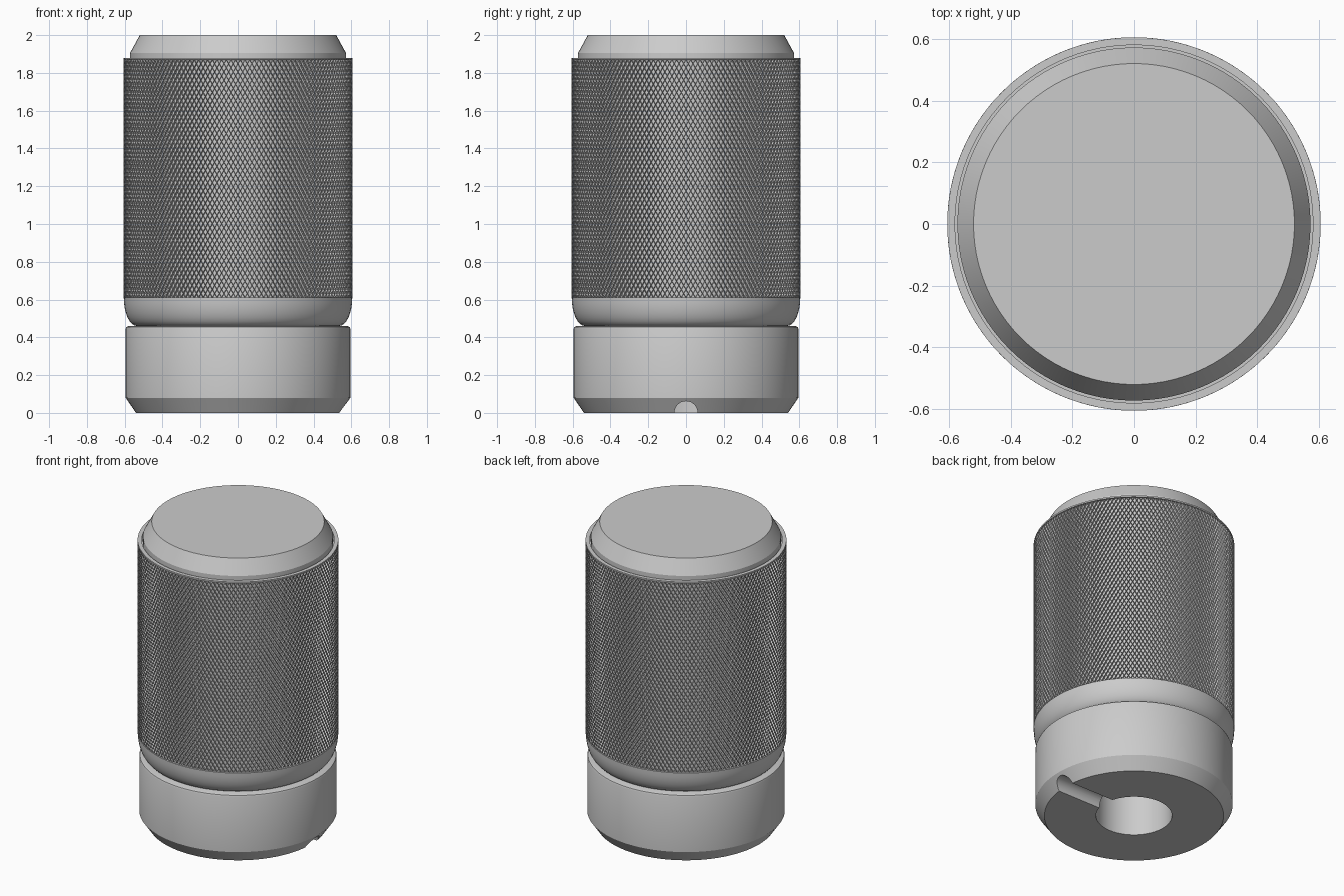
import bpy, bmesh, math

if "Cube" in bpy.data.objects:
    bpy.data.objects.remove(bpy.data.objects["Cube"], do_unlink=True)

SEGMENTS = 96

metal = bpy.data.materials.new("light grey metal")
metal.use_nodes = True
metal.diffuse_color = (0.6, 0.6, 0.6, 1)
metal.node_tree.nodes["Principled BSDF"].inputs["Base Color"].default_value = (0.6, 0.6, 0.6, 1)


def finish(name, bm):
    mesh = bpy.data.meshes.new(name)
    bm.to_mesh(mesh)
    bm.free()
    mesh.materials.append(metal)
    obj = bpy.data.objects.new(name, mesh)
    bpy.context.collection.objects.link(obj)
    return obj


def select(obj):
    bpy.ops.object.select_all(action="DESELECT")
    obj.select_set(True)
    bpy.context.view_layer.objects.active = obj


def smooth(obj):
    select(obj)
    bpy.ops.object.shade_smooth_by_angle(angle=math.radians(25))


def lathe(name, profile):
    """Turn a (radius, height) profile around the z axis."""
    bm = bmesh.new()
    verts = [bm.verts.new((r, 0, z)) for r, z in profile]
    edges = [bm.edges.new(pair) for pair in zip(verts, verts[1:])]
    bmesh.ops.spin(bm, geom=verts + edges, cent=(0, 0, 0), axis=(0, 0, 1),
                   angle=math.tau, steps=SEGMENTS)
    bmesh.ops.remove_doubles(bm, verts=bm.verts, dist=1e-4)
    bmesh.ops.recalc_face_normals(bm, faces=bm.faces)
    return finish(name, bm)


# Base collar with blind centre bore
base = lathe("base_collar", [
    (0, 0.4), (0.23, 0.4), (0.23, 0), (0.54, 0), (0.595, 0.08),
    (0.595, 0.445), (0.591, 0.455), (0.58, 0.46), (0, 0.46)])

# Round cable groove running from the bore to the +x rim
bm = bmesh.new()
bmesh.ops.create_cone(bm, cap_ends=True, segments=32, radius1=0.062, radius2=0.062, depth=0.6)
groove = finish("groove_cutter", bm)
groove.rotation_euler.y = math.pi / 2
groove.location.x = 0.45
groove.hide_render = True
cut = base.modifiers.new("cable_groove", "BOOLEAN")
cut.object = groove
cut.solver = "EXACT"
select(base)
bpy.ops.object.modifier_apply(modifier=cut.name)
bpy.data.objects.remove(groove, do_unlink=True)
smooth(base)

# Inner body: rounded lower edge, recess for the grille, top rim
curve = [(0.535 + 0.07 * math.sin(t), 0.61 - 0.15 * math.cos(t))
         for t in (i * math.pi / 16 for i in range(9))]
smooth(lathe("body", [(0, 0.46)] + curve + [
    (0.588, 0.61), (0.588, 1.87), (0.605, 1.87), (0.605, 1.88),
    (0.58, 1.88), (0.58, 1.84), (0, 1.84)]))

# Bevelled top cap
smooth(lathe("top_cap", [
    (0, 1.84), (0.572, 1.84), (0.572, 1.905), (0.52, 2), (0, 2)]))

# Diamond mesh grille with a recess in every cell
COLUMNS, ROWS = 150, 58
BOTTOM, TOP, RADIUS = 0.61, 1.87, 0.605
bm = bmesh.new()
grid = []
for j in range(ROWS + 1):
    z = BOTTOM + (TOP - BOTTOM) * j / ROWS
    row = []
    for i in range(COLUMNS):
        a = math.tau * (i + 0.5 * (j % 2)) / COLUMNS
        row.append(bm.verts.new((RADIUS * math.cos(a), RADIUS * math.sin(a), z)))
    grid.append(row)
for j in range(-1, ROWS):
    odd = j % 2
    for i in range(COLUMNS):
        corners = [(i, j), (i + odd, j + 1), (i, j + 2), (i + odd - 1, j + 1)]
        bm.faces.new([grid[r][c % COLUMNS] for c, r in corners if 0 <= r <= ROWS])
cells = list(bm.faces)
bmesh.ops.inset_individual(bm, faces=cells, thickness=0.003, use_even_offset=True)
bmesh.ops.inset_individual(bm, faces=cells, thickness=0.0015, depth=-0.011,
                           use_even_offset=True)
finish("mesh_grille", bm)
